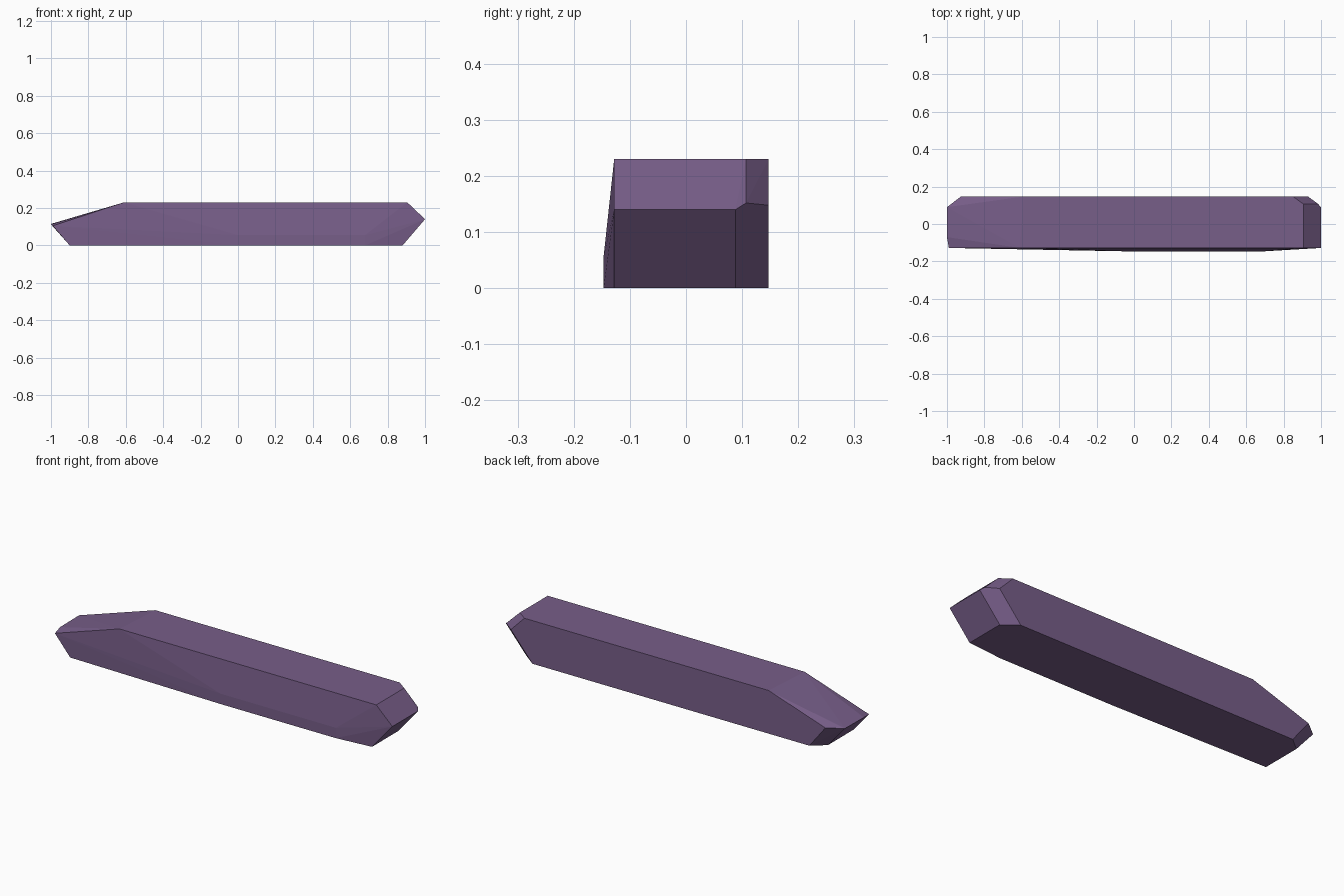
import bpy, bmesh, math

if "Cube" in bpy.data.objects:
    bpy.data.objects.remove(bpy.data.objects["Cube"])

# Front outline, at the front face
front = [(x, -0.128, z) for x, z in
         [(-0.99, 0.105), (-0.61, 0.23), (0.905, 0.23), (1.0, 0.14), (0.88, 0), (-0.90, 0)]]

# Slight bulge low on the front
bulge = [(x, -0.147, z) for x in (0.0, 0.68) for z in (0.0, 0.055)]

# Pointed ends, where the back corner bevels start
ends = [(-1.0, -0.07, 0.113), (-1.0, 0.09, 0.115), (-0.90, 0.09, 0),
        (0.905, 0.107, 0.23), (0.985, 0.107, 0.152), (1.0, 0.088, 0.14), (0.88, 0.088, 0)]

# Back outline, shortened by the bevels
back = [(x, 0.147, z) for x, z in
        [(-0.925, 0.12), (-0.59, 0.23), (0.85, 0.23), (0.93, 0.148), (0.803, 0), (-0.83, 0)]]

# Faceted slab wrapped around the outlines
bm = bmesh.new()
for p in front + bulge + ends + back:
    bm.verts.new(p)
hull = bmesh.ops.convex_hull(bm, input=bm.verts)
loose = [v for v in bm.verts if not v.link_faces]
bmesh.ops.delete(bm, geom=loose, context='VERTS')
bmesh.ops.dissolve_limit(bm, angle_limit=math.radians(0.5), verts=bm.verts, edges=bm.edges)
bmesh.ops.recalc_face_normals(bm, faces=bm.faces)

mesh = bpy.data.meshes.new("stone_slab")
bm.to_mesh(mesh)
bm.free()
slab = bpy.data.objects.new("stone_slab", mesh)
bpy.context.collection.objects.link(slab)

# Muted purple stone
purple = bpy.data.materials.new("muted_purple")
purple.diffuse_color = (0.185, 0.112, 0.25, 1)
purple.use_nodes = True
purple.node_tree.nodes["Principled BSDF"].inputs["Base Color"].default_value = purple.diffuse_color
mesh.materials.append(purple)
